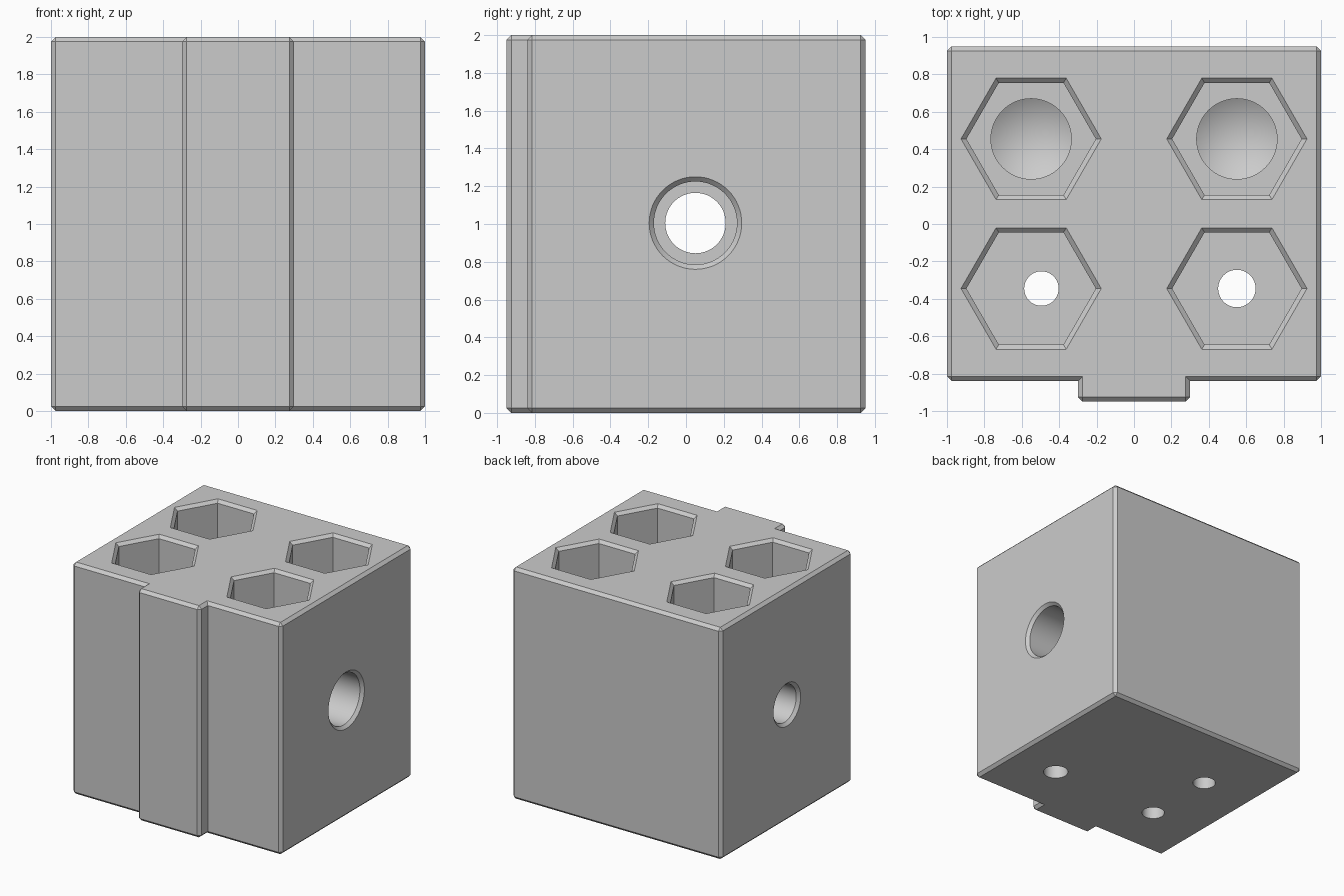
import bpy, bmesh
from math import pi, cos, sin, radians
from mathutils import Matrix

if "Cube" in bpy.data.objects:
    bpy.data.objects.remove(bpy.data.objects["Cube"])

grey = bpy.data.materials.new("plain_grey")
grey.use_nodes = True
grey.diffuse_color = (0.6, 0.6, 0.6, 1)
grey.node_tree.nodes["Principled BSDF"].inputs["Base Color"].default_value = (0.6, 0.6, 0.6, 1)


def make_object(name, bm):
    bmesh.ops.recalc_face_normals(bm, faces=bm.faces)
    mesh = bpy.data.meshes.new(name)
    bm.to_mesh(mesh)
    bm.free()
    obj = bpy.data.objects.new(name, mesh)
    bpy.context.collection.objects.link(obj)
    mesh.materials.append(grey)
    return obj


# Block with a tongue on its front, every outer edge chamfered
CH = 0.025
outline = [(-1, 0.95), (-1, -0.84), (-0.3, -0.84), (-0.3, -0.95),
           (0.3, -0.95), (0.3, -0.84), (1, -0.84), (1, 0.95)]
bm = bmesh.new()
base = bm.faces.new([bm.verts.new((x, y, 0)) for x, y in outline])
top = bmesh.ops.extrude_face_region(bm, geom=[base])["geom"]
bmesh.ops.translate(bm, vec=(0, 0, 2), verts=[g for g in top if isinstance(g, bmesh.types.BMVert)])
bmesh.ops.recalc_face_normals(bm, faces=bm.faces)
bm.normal_update()
outer = [e for e in bm.edges if e.calc_face_angle_signed() > 0.1]
bmesh.ops.bevel(bm, geom=outer, offset=CH, segments=1, affect='EDGES', clamp_overlap=True)
block = make_object("block", bm)


def cutter(name, rings, matrix, sides=64):
    """Turned cutter from (radius, height) rings; radius 0 makes a point."""
    bm = bmesh.new()
    loops = []
    for r, h in rings:
        count = sides if r else 1
        loops.append([bm.verts.new((r * cos(2 * pi * i / sides), r * sin(2 * pi * i / sides), h))
                      for i in range(count)])
    for a, b in zip(loops, loops[1:]):
        for i in range(sides):
            j = (i + 1) % sides
            bm.faces.new([a[i], a[j], b[0]] if len(b) == 1 else [a[i], a[j], b[j], b[i]])
    for loop in (loops[0], loops[-1]):
        if len(loop) > 1:
            bm.faces.new(loop)
    bm.transform(matrix)
    obj = make_object(name, bm)
    obj.hide_render = True
    return obj


def at(x, y, z=0):
    return Matrix.Translation((x, y, z))


cutters = []
FLOOR = 1.4

# Four hexagonal pockets with chamfered rims
hexagon = [(0.425, 2.05), (0.375, 2), (0.346, 1.975), (0.346, FLOOR)]
for side, sx in (("right", -1), ("left", 1)):
    for end, y in (("front", -0.345), ("back", 0.455)):
        cutters.append(cutter(f"{side}_{end}_pocket", hexagon, at(sx * 0.55, y), 6))
    # Drill point in the floor of each back pocket
    cutters.append(cutter(f"{side}_drill_point",
                          [(0.215, FLOOR + 0.1), (0.215, FLOOR - 0.05), (0, FLOOR - 0.18)],
                          at(sx * 0.55, 0.455)))

# Small holes through the underside
for name, x, y, r, h in (("left_front_hole", 0.55, -0.345, 0.1, 1.6),
                         ("right_front_hole", -0.495, -0.345, 0.092, 1.6),
                         ("right_back_hole", -0.5, 0.3, 0.092, 0.6)):
    cutters.append(cutter(name, [(r, -0.1), (r, h)], at(x, y)))

# Stepped cross hole with chamfered mouths, wider on the left
cutters.append(cutter("cross_hole",
                      [(0.235, -1.05), (0.185, -1), (0.16, -0.975), (0.16, 0),
                       (0.22, 0), (0.22, 0.975), (0.245, 1), (0.295, 1.05)],
                      at(0, 0.05, 1.005) @ Matrix.Rotation(radians(90), 4, 'Y')))

# Cut everything out of the block
bpy.context.view_layer.objects.active = block
for tool in cutters:
    mod = block.modifiers.new(tool.name, 'BOOLEAN')
    mod.operation = 'DIFFERENCE'
    mod.solver = 'EXACT'
    mod.object = tool
    bpy.ops.object.modifier_apply(modifier=mod.name)
    bpy.data.objects.remove(tool)

bpy.ops.object.select_all(action='DESELECT')
block.select_set(True)
bpy.ops.object.shade_smooth_by_angle(angle=radians(25))
